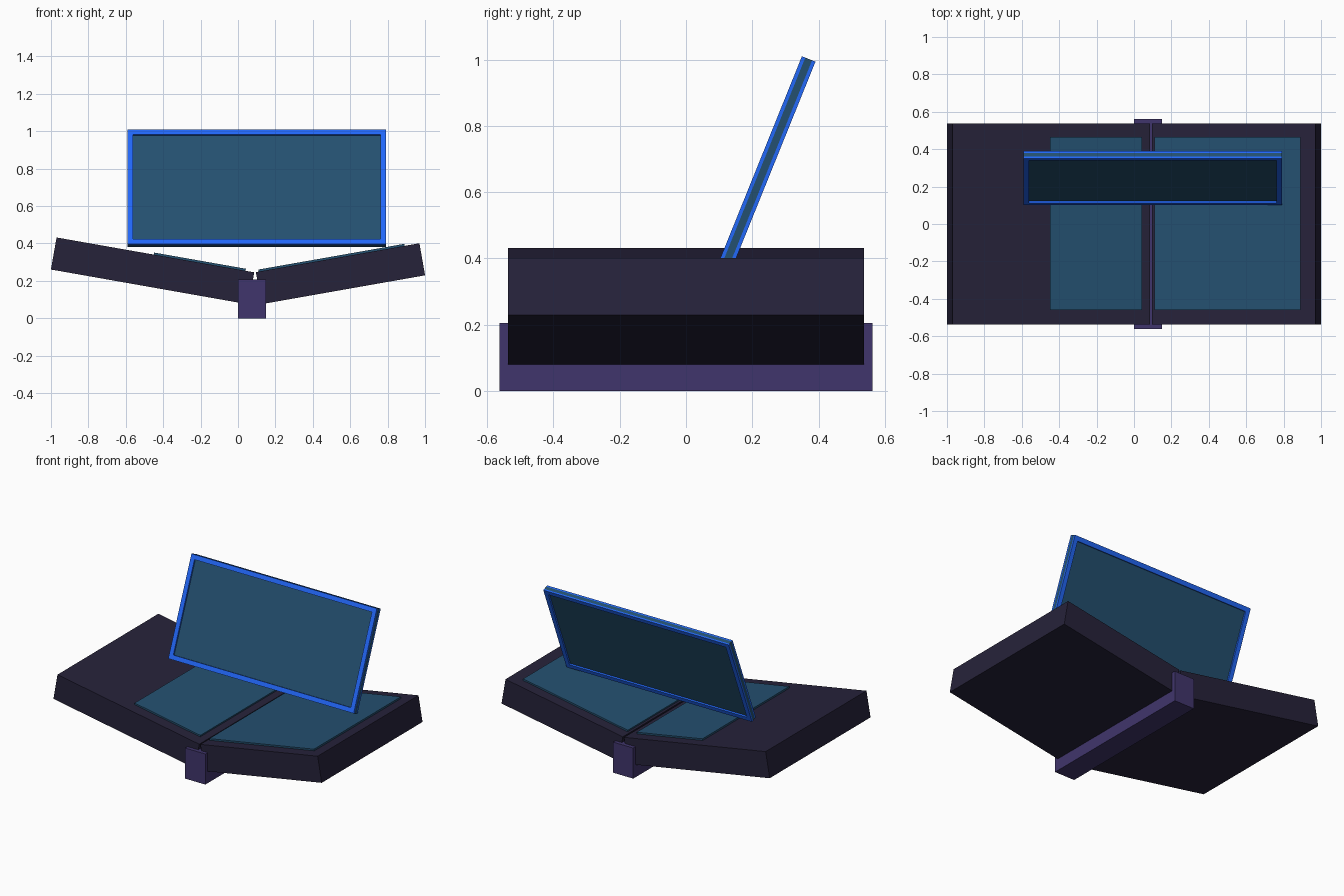
import bpy
from math import radians
from mathutils import Matrix

if "Cube" in bpy.data.objects:
    bpy.data.objects.remove(bpy.data.objects["Cube"])


def material(name, rgb):
    m = bpy.data.materials.new(name)
    lin = [((c / 255 + 0.055) / 1.055) ** 2.4 for c in rgb]
    m.diffuse_color = (*lin, 1)
    m.use_nodes = True
    m.node_tree.nodes["Principled BSDF"].inputs["Base Color"].default_value = m.diffuse_color
    return m


DARK = material("dark_body", (38, 34, 58))
PURPLE = material("purple_spine", (64, 53, 108))
TEAL = material("teal_glass", (36, 80, 112))
BLUE = material("blue_frame", (34, 104, 250))


def add(name, verts, faces, mat, matrix):
    mesh = bpy.data.meshes.new(name)
    mesh.from_pydata([matrix @ Matrix.Translation(v).translation for v in verts], [], faces)
    mesh.materials.append(mat)
    ob = bpy.data.objects.new(name, mesh)
    bpy.context.collection.objects.link(ob)
    return ob


def box(name, xr, yr, zr, mat, matrix=Matrix()):
    verts = [(x, y, z) for x in xr for y in yr for z in zr]
    faces = [(0, 1, 3, 2), (4, 6, 7, 5), (0, 4, 5, 1),
             (2, 3, 7, 6), (0, 2, 6, 4), (1, 5, 7, 3)]
    return add(name, verts, faces, mat, matrix)


def ring(name, xr, zr, w, yr, mat, matrix):
    # rectangular frame of bar width w, standing in the xz plane
    verts = []
    for y in yr:
        for d in (0, w):
            x0, x1, z0, z1 = xr[0] + d, xr[1] - d, zr[0] + d, zr[1] - d
            verts += [(x0, y, z0), (x1, y, z0), (x1, y, z1), (x0, y, z1)]
    faces = []
    for i in range(4):
        j = (i + 1) % 4
        faces += [(i, j, 4 + j, 4 + i), (8 + i, 12 + i, 12 + j, 8 + j),
                  (i, 8 + i, 8 + j, j), (4 + i, 4 + j, 12 + j, 12 + i)]
    return add(name, verts, faces, mat, matrix)


def frame_at(loc, angle, axis):
    return Matrix.Translation(loc) @ Matrix.Rotation(radians(angle), 4, axis)


# central spine the two leaves rest on
box("spine", (0, 0.15), (-0.562, 0.562), (0, 0.206), PURPLE)

# folded leaves, measured from their top outer edges
left = frame_at((-0.97, 0, 0.432), 10, 'Y')
right = frame_at((0.97, 0, 0.401), -10, 'Y')
box("left_leaf", (0, 1.073), (-0.537, 0.537), (-0.174, 0), DARK, left)
box("right_leaf", (-0.888, 0), (-0.537, 0.537), (-0.174, 0), DARK, right)

# inlaid panels on the leaves
box("left_panel", (0.528, 1.026), (-0.461, 0.465), (-0.005, 0.011), TEAL, left)
box("right_panel", (-0.873, -0.08), (-0.461, 0.465), (-0.005, 0.011), TEAL, right)

# leaning screen: glass core with a frame on each face
screen = frame_at((0, 0.102, 0.397), -22, 'X')
xr, zr = (-0.592, 0.791), (0, 0.661)
box("screen_glass", xr, (0.011, 0.033), zr, TEAL, screen)
ring("screen_front_frame", xr, zr, 0.03, (0, 0.011), BLUE, screen)
ring("screen_back_frame", xr, zr, 0.03, (0.033, 0.044), BLUE, screen)
